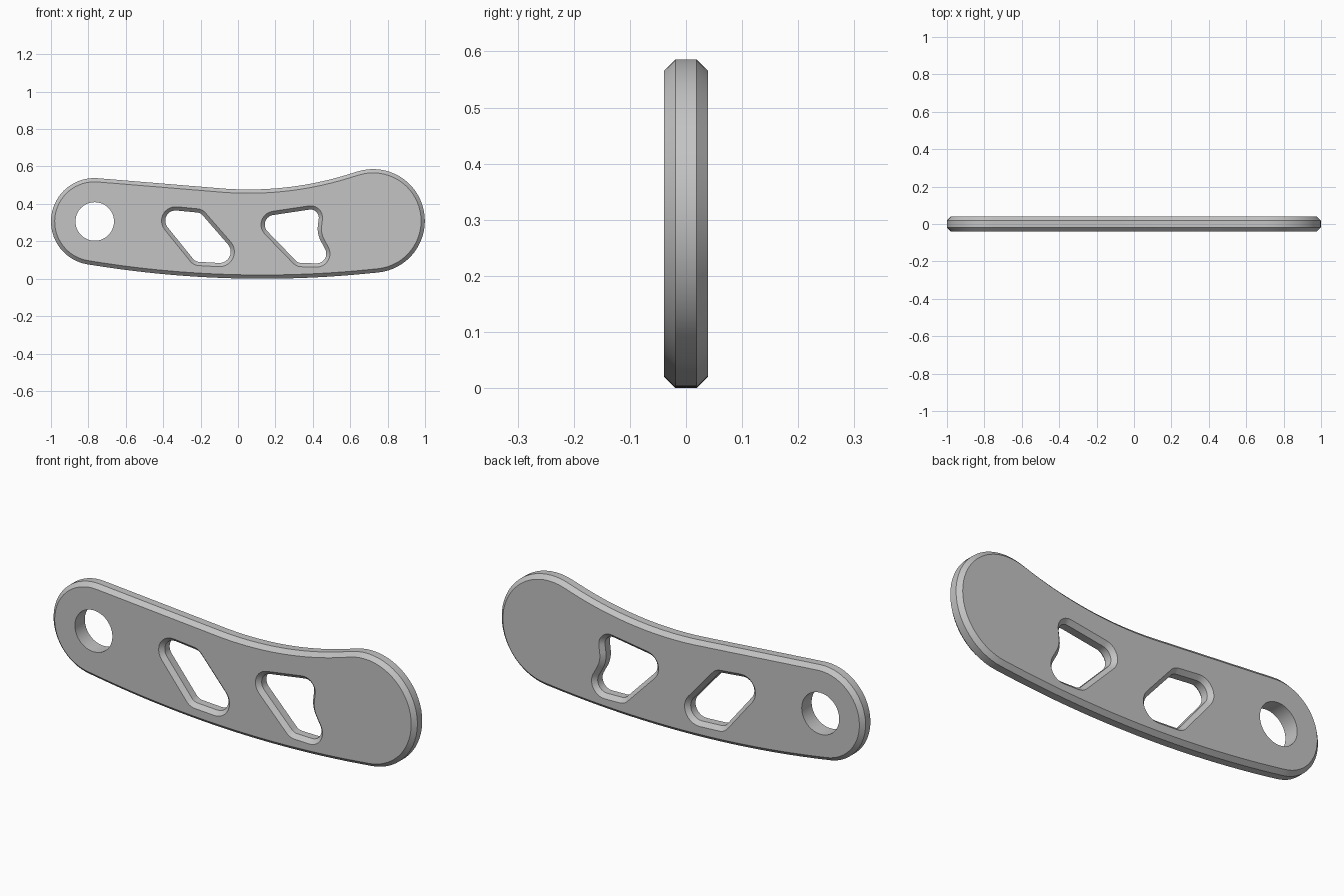
import bpy, bmesh, math

cube = bpy.data.objects.get("Cube")
if cube:
    bpy.data.objects.remove(cube, do_unlink=True)

HALF = 0.039      # half thickness of the plate
BAND = 0.019      # half width of the straight edge band
CHAMFER = 0.02

# Outlines as counter-clockwise chains of tangent circles (x, z, radius);
# a negative radius makes a concave arc.
BODY = [(-0.768, 0.306, 0.232), (0.13, 5.7, 5.7),
        (0.722, 0.309, 0.277), (0.056, 2.277, -1.8)]
SLOT = [(-0.334, 0.31, 0.075), (-0.206, 0.134, 0.064),
        (-0.099, 0.144, 0.08), (-0.222, 0.31, 0.064)]
WINDOW = [(0.195, 0.289, 0.072), (0.34, 0.128, 0.064), (0.42, 0.134, 0.072),
          (0.564, 0.267, -0.118), (0.388, 0.326, 0.064)]
ROUND_HOLE = (-0.766, 0.306, 0.103)


def tangent_angle(a, b):
    """Direction of the outward normal of the line joining two circles."""
    dx, dz = b[0] - a[0], b[1] - a[1]
    ratio = (a[2] - b[2]) / math.hypot(dx, dz)
    return math.atan2(dz, dx) - math.acos(max(-1, min(1, ratio)))


def outline(circles, offset, steps):
    """Points along the chain, with every radius grown by the offset."""
    points = []
    for i, c in enumerate(circles):
        start = tangent_angle(circles[i - 1], c)
        end = tangent_angle(c, circles[(i + 1) % len(circles)])
        if c[2] > 0:
            sweep = (end - start) % math.tau
        else:
            sweep = -((start - end) % math.tau)
        r = c[2] + offset
        for k in range(steps + 1):
            t = start + sweep * k / steps
            points.append((c[0] + r * math.cos(t), c[1] + r * math.sin(t)))
    return points


def circle(c, steps):
    return [(c[0] + c[2] * math.cos(math.tau * k / steps),
             c[1] + c[2] * math.sin(math.tau * k / steps)) for k in range(steps)]


def add_wall(bm, layers):
    """Bridge a stack of (points, y) rings with quads."""
    rings = [[bm.verts.new((x, y, z)) for x, z in pts] for pts, y in layers]
    for low, high in zip(rings, rings[1:]):
        for i in range(len(low)):
            bm.faces.new((low[i - 1], low[i], high[i], high[i - 1]))


def chamfered_wall(bm, circles, face_offset, mid_offset, steps):
    face = outline(circles, face_offset, steps)
    mid = outline(circles, mid_offset, steps)
    add_wall(bm, [(face, -HALF), (mid, -BAND), (mid, BAND), (face, HALF)])


bm = bmesh.new()
# Outer rim and the two shaped openings
chamfered_wall(bm, BODY, -CHAMFER, 0, 32)
chamfered_wall(bm, SLOT, 0, -CHAMFER, 10)
chamfered_wall(bm, WINDOW, 0, -CHAMFER, 10)
# Plain round hole
ring = circle(ROUND_HOLE, 64)
add_wall(bm, [(ring, -HALF), (ring, HALF)])
bmesh.ops.remove_doubles(bm, verts=bm.verts[:], dist=0.001)

# Flat front and back faces around the openings
for side in (-1, 1):
    rim = [e for e in bm.edges if e.is_boundary
           and all(v.co.y * side > BAND for v in e.verts)]
    bmesh.ops.triangle_fill(bm, edges=rim, use_beauty=True)
bmesh.ops.recalc_face_normals(bm, faces=bm.faces[:])

mesh = bpy.data.meshes.new("handle_plate")
bm.to_mesh(mesh)
bm.free()
plate = bpy.data.objects.new("handle_plate", mesh)
bpy.context.collection.objects.link(plate)

# Single grey material
grey = bpy.data.materials.new("plain_grey")
grey.use_nodes = True
colour = (0.55, 0.55, 0.55, 1)
grey.diffuse_color = colour
grey.node_tree.nodes["Principled BSDF"].inputs["Base Color"].default_value = colour
mesh.materials.append(grey)

bpy.ops.object.select_all(action='DESELECT')
plate.select_set(True)
bpy.context.view_layer.objects.active = plate
bpy.ops.object.shade_smooth_by_angle(angle=math.radians(30))
